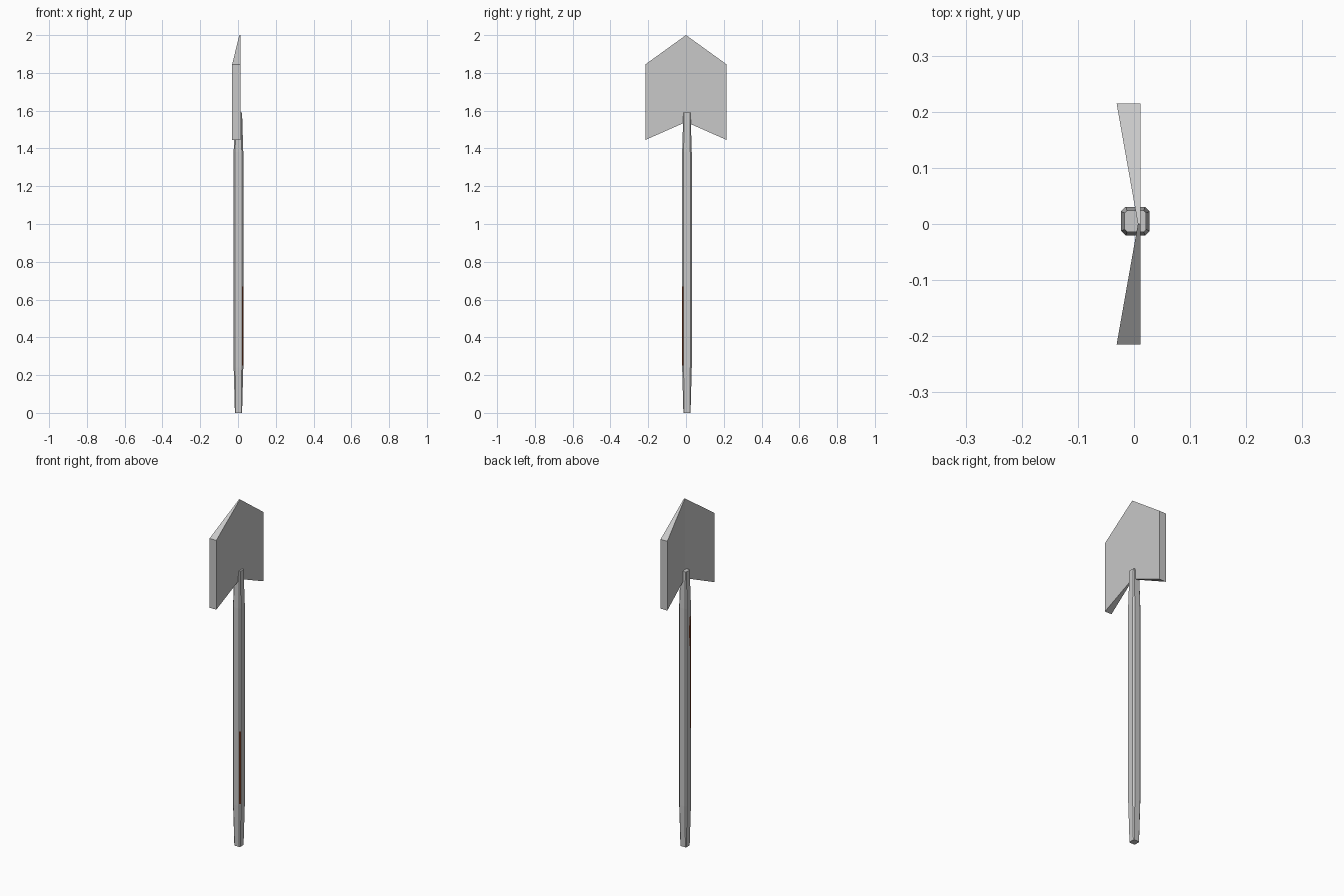
import bpy

if "Cube" in bpy.data.objects:
    bpy.data.objects.remove(bpy.data.objects["Cube"])


def material(name, rgb):
    m = bpy.data.materials.new(name)
    m.diffuse_color = (*rgb, 1.0)
    m.use_nodes = True
    m.node_tree.nodes["Principled BSDF"].inputs["Base Color"].default_value = m.diffuse_color
    return m


grey = material("light_grey", (0.58, 0.58, 0.58))
brown = material("dark_red_brown", (0.17, 0.04, 0.015))


def build(name, verts, faces, mat):
    mesh = bpy.data.meshes.new(name)
    mesh.from_pydata(verts, [], faces)
    mesh.materials.append(mat)
    ob = bpy.data.objects.new(name, mesh)
    bpy.context.collection.objects.link(ob)
    return ob


def loft(name, rings, mat):
    """Skin equal-length rings and cap both ends."""
    n = len(rings[0])
    verts = [v for r in rings for v in r]
    faces = [tuple(reversed(range(n))),
             tuple(range(len(verts) - n, len(verts)))]
    for k in range(len(rings) - 1):
        for i in range(n):
            j = (i + 1) % n
            faces.append((k * n + i, k * n + j, (k + 1) * n + j, (k + 1) * n + i))
    return build(name, verts, faces, mat)


# Handle: chamfered square section, tapering at both ends
CX, CY = 0.0025, 0.005


def section(z, h, c):
    pts = [(h, -h + c), (h, h - c), (h - c, h), (-h + c, h),
           (-h, h - c), (-h, -h + c), (-h + c, -h), (h - c, -h)]
    return [(CX + x, CY + y, z) for x, y in pts]


loft("handle", [section(0, 0.019, 0.004), section(0.24, 0.0255, 0.008),
                section(1.38, 0.0255, 0.008), section(1.59, 0.019, 0.004)], grey)

# Blade: pointed plate, flat on +x, thickening towards both side edges
W = 0.215


def blade_ring(y, x_back, low, high):
    return [(0.012, y, low), (x_back, y, low), (x_back, y, high), (0.012, y, high)]


loft("blade", [blade_ring(-W, -0.031, 1.445, 1.845),
               blade_ring(0, 0.007, 1.54, 2.0),
               blade_ring(W, -0.031, 1.445, 1.845)], grey)

# Stain on the chamfered corner (+x, -y)
a = (CX + 0.0255, CY - 0.0175)
b = (CX + 0.0175, CY - 0.0255)
e = 0.0008
build("corner_stain",
      [(b[0] + e, b[1] - e, 0.25), (a[0] + e, a[1] - e, 0.25),
       (a[0] + e, a[1] - e, 0.67), (b[0] + e, b[1] - e, 0.67)],
      [(0, 1, 2, 3)], brown)

# Stain on the -x face: narrow strip, wider near its upper end
x = CX - 0.0255 - e
build("back_stain",
      [(x, -0.012, 0.68), (x, -0.003, 0.68), (x, -0.001, 1.15), (x, 0.006, 1.22),
       (x, 0.003, 1.32), (x, -0.008, 1.33), (x, -0.012, 1.26)],
      [(6, 5, 4, 3, 2, 1, 0)], brown)
